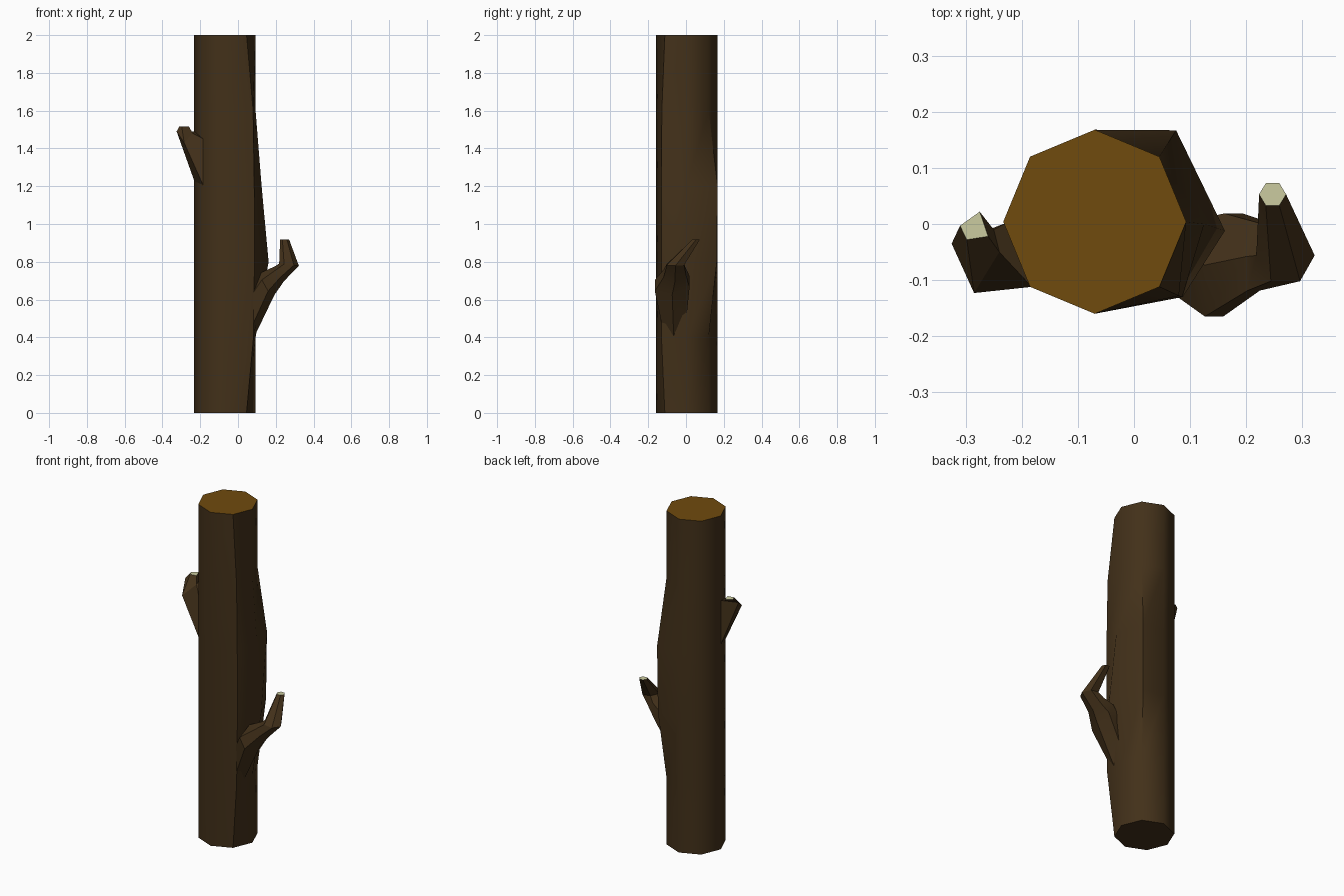
import bpy, bmesh, math
from mathutils import Vector

if "Cube" in bpy.data.objects:
    bpy.data.objects.remove(bpy.data.objects["Cube"])


def material(name, rgb):
    m = bpy.data.materials.new(name)
    m.diffuse_color = (*rgb, 1)
    m.use_nodes = True
    m.node_tree.nodes["Principled BSDF"].inputs["Base Color"].default_value = m.diffuse_color
    return m


bark = material("bark", (0.055, 0.03, 0.01))
heartwood = material("heartwood", (0.16, 0.07, 0.004))
fresh_cut = material("fresh_cut", (0.6, 0.6, 0.35))


def loft(name, rings, cap_mat, angle):
    """Skin a stack of equal-count rings; the last cap gets its own material."""
    bm = bmesh.new()
    loops = [[bm.verts.new(p) for p in ring] for ring in rings]
    n = len(loops[0])
    for a, b in zip(loops, loops[1:]):
        for i in range(n):
            j = (i + 1) % n
            bm.faces.new((a[i], a[j], b[j], b[i]))
    bm.faces.new(loops[0][::-1])
    bm.faces.new(loops[-1]).material_index = 1
    bmesh.ops.recalc_face_normals(bm, faces=bm.faces)
    me = bpy.data.meshes.new(name)
    bm.to_mesh(me)
    bm.free()
    me.materials.append(bark)
    me.materials.append(cap_mat)
    ob = bpy.data.objects.new(name, me)
    bpy.context.collection.objects.link(ob)
    bpy.ops.object.select_all(action='DESELECT')
    ob.select_set(True)
    bpy.context.view_layer.objects.active = ob
    bpy.ops.object.shade_smooth_by_angle(angle=math.radians(angle))
    return ob


def hex_ring(c, u, v):
    c, u, v = Vector(c), Vector(u), Vector(v)
    return [c + u * math.cos(math.radians(60 * k)) + v * math.sin(math.radians(60 * k))
            for k in range(6)]


# Trunk: octagonal log, swollen on the right (corner index -> moved x, y)
EAST, NORTH_EAST, SOUTH_EAST = 0, 1, 7
swell = {
    0.0: {},
    0.4: {SOUTH_EAST: (0.082, -0.13)},
    0.8: {EAST: (0.162, -0.012), NORTH_EAST: (0.072, 0.163), SOUTH_EAST: (0.087, -0.13)},
    1.2: {EAST: (0.125, 0.0), NORTH_EAST: (0.075, 0.167), SOUTH_EAST: (0.086, -0.13)},
    1.6: {SOUTH_EAST: (0.08, -0.128)},
    2.0: {},
}
rings = []
for z, moved in swell.items():
    ring = []
    for k in range(8):
        a = math.radians(45 * k)
        x, y = moved.get(k, (-0.07 + 0.163 * math.cos(a), 0.004 + 0.164 * math.sin(a)))
        ring.append((x, y, z))
    rings.append(ring)
loft("trunk", rings, heartwood, 50)

# Right branch: thick root, elbow, thin twig bending up and back
loft("right_branch", [
    hex_ring((0.08, -0.065, 0.555), (-0.005, 0, 0.155), (0, 0.075, 0)),
    hex_ring((0.16, -0.073, 0.685), (-0.033, 0, 0.06), (0.02, 0.106, 0.012)),
    hex_ring((0.222, -0.058, 0.738), (-0.022, 0, 0.04), (0.01, 0.07, 0)),
    hex_ring((0.27, -0.056, 0.785), (-0.052, 0, 0.006), (0, 0.053, 0)),
    hex_ring((0.247, 0.053, 0.917), (-0.024, 0, 0), (0, 0.023, 0)),
], fresh_cut, 30)

# Left stub: wedge rising out of the trunk, sawn flat on top
loft("left_stub", [
    [(-0.225, 0.003, 1.21), (-0.182, -0.112, 1.2), (-0.182, -0.112, 1.45), (-0.225, 0.003, 1.49)],
    [(-0.325, -0.035, 1.49), (-0.285, -0.123, 1.43), (-0.24, -0.05, 1.48), (-0.25, -0.01, 1.49)],
    [(-0.31, -0.003, 1.517), (-0.298, -0.028, 1.517), (-0.26, -0.022, 1.517), (-0.275, 0.022, 1.517)],
], fresh_cut, 30)
